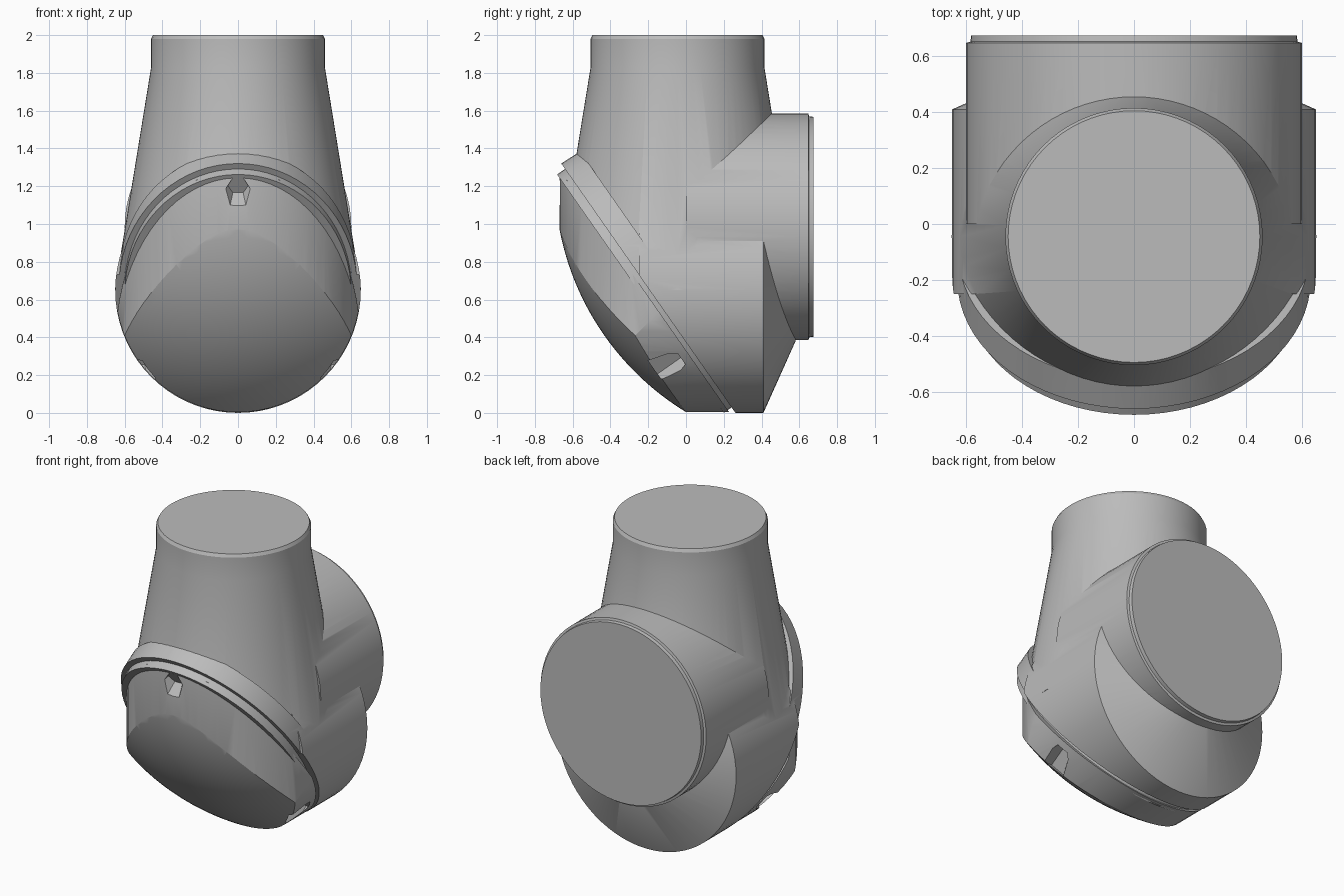
import bpy, bmesh, math
from mathutils import Vector, Matrix

cube = bpy.data.objects.get("Cube")
if cube:
    bpy.data.objects.remove(cube)

grey = bpy.data.materials.new("plain_grey")
grey.use_nodes = True
colour = (0.5, 0.5, 0.5, 1)
grey.diffuse_color = colour
grey.node_tree.nodes["Principled BSDF"].inputs["Base Color"].default_value = colour

# Slanted joint between the housing and its front cover
JOINT = Vector((0, -0.2, 0.66))
SLOPE = Vector((0, 0.573, -0.819)).normalized()
SIDE = Vector((1, 0, 0))
OUT = SIDE.cross(SLOPE)
if OUT.y > 0:
    OUT = -OUT
UP, BACK = Vector((0, 0, 1)), Vector((0, 1, 0))


def make(name, bm):
    bmesh.ops.recalc_face_normals(bm, faces=bm.faces)
    mesh = bpy.data.meshes.new(name)
    bm.to_mesh(mesh)
    bm.free()
    mesh.materials.append(grey)
    obj = bpy.data.objects.new(name, mesh)
    bpy.context.collection.objects.link(obj)
    return obj


def turned(name, centre, axis, profile, cut=None, across=1.0, sides=72):
    """Closed rings of (radius, distance along axis); across scales the x width."""
    bm = bmesh.new()
    u, v = SIDE, axis.cross(SIDE)
    rings = []
    for radius, dist in profile:
        ring = []
        for i in range(sides):
            a = math.tau * i / sides
            offset = u * math.cos(a) * radius * across + v * math.sin(a) * radius
            ring.append(bm.verts.new(Vector(centre) + axis * dist + offset))
        rings.append(ring)
    for low, high in zip(rings, rings[1:]):
        for i in range(sides):
            j = (i + 1) % sides
            bm.faces.new((low[i], low[j], high[j], high[i]))
    bm.faces.new(rings[0])
    bm.faces.new(rings[-1])
    if cut is not None:
        trim(bm, cut, OUT)
    return make(name, bm)


def trim(bm, point, normal):
    """Remove everything on the normal side of a plane and close the hole."""
    geom = bm.verts[:] + bm.edges[:] + bm.faces[:]
    res = bmesh.ops.bisect_plane(bm, geom=geom, plane_co=point, plane_no=normal,
                                 clear_outer=True)
    edges = [e for e in res["geom_cut"] if isinstance(e, bmesh.types.BMEdge)]
    bmesh.ops.edgeloop_fill(bm, edges=edges)


def combine(target, other, operation):
    mod = target.modifiers.new("combine", "BOOLEAN")
    mod.object, mod.operation, mod.solver = other, operation, "EXACT"
    bpy.context.view_layer.objects.active = target
    bpy.ops.object.modifier_apply(modifier=mod.name)
    bpy.data.objects.remove(other)


# Housing: tapered neck, round belly with conical back, rear pipe
housing = turned("housing", (0, -0.045, 0), UP,
                 [(0.652, 0.65), (0.46, 1.83), (0.46, 1.98), (0.45, 2.0)], JOINT)
belly = turned("belly", (0, 0, 0.65), BACK,
               [(0.65, -0.25), (0.65, 0.41), (0.27, 0.58)], JOINT)
pipe = turned("rear_pipe", (0, 0, 0.985), BACK,
              [(0.6, 0.0), (0.6, 0.648), (0.585, 0.652), (0.582, 0.675)], JOINT)
# Collar along the joint and the recessed plug that leaves a groove
collar = turned("collar", JOINT, OUT, [(0.8, -0.12), (0.805, -0.001)], across=0.785)
for part in (belly, pipe, collar):
    combine(housing, part, "UNION")
plug = turned("joint_plug", JOINT, OUT, [(0.77, -0.05), (0.77, 0.05)], across=0.78)

# Front cover: two crossing cylinders limited by a shallow dome
cover = turned("front_cover", (0, -0.02, 0), UP, [(0.65, -0.1), (0.65, 1.5)])
sleeve = turned("sleeve", (0, 0, 0.652), BACK, [(0.648, -1), (0.648, 1)])
combine(cover, sleeve, "INTERSECT")
bm = bmesh.new()
bm.from_mesh(cover.data)
trim(bm, JOINT + OUT * 0.025, -OUT)
bm.to_mesh(cover.data)
bm.free()
R = 1.45
crown = Vector((0, -0.335, 0.48)) + OUT * 0.12
steps = 20
dome_profile = [(R * math.sin(a), R * math.cos(a) - R)
                for a in (0.6 - 0.598 * k / steps for k in range(steps + 1))]
dome = turned("dome", crown, OUT, [(dome_profile[0][0], -0.8)] + dome_profile)
combine(cover, dome, "INTERSECT")

# Three screw pockets in the cover rim
for x, along, depth in ((0, -0.7, 0.035), (0.52, 0.4, 0.07), (-0.52, 0.4, 0.07)):
    spot = JOINT + SIDE * x + SLOPE * along
    pocket = turned("pocket", spot, OUT, [(0.05, depth), (0.1, depth + 0.15)], sides=6)
    combine(cover, pocket, "DIFFERENCE")

# Smooth shading with crisp edges
for obj in (housing, plug, cover):
    bpy.ops.object.select_all(action="DESELECT")
    obj.select_set(True)
    bpy.context.view_layer.objects.active = obj
    bpy.ops.object.shade_smooth_by_angle(angle=math.radians(25))
